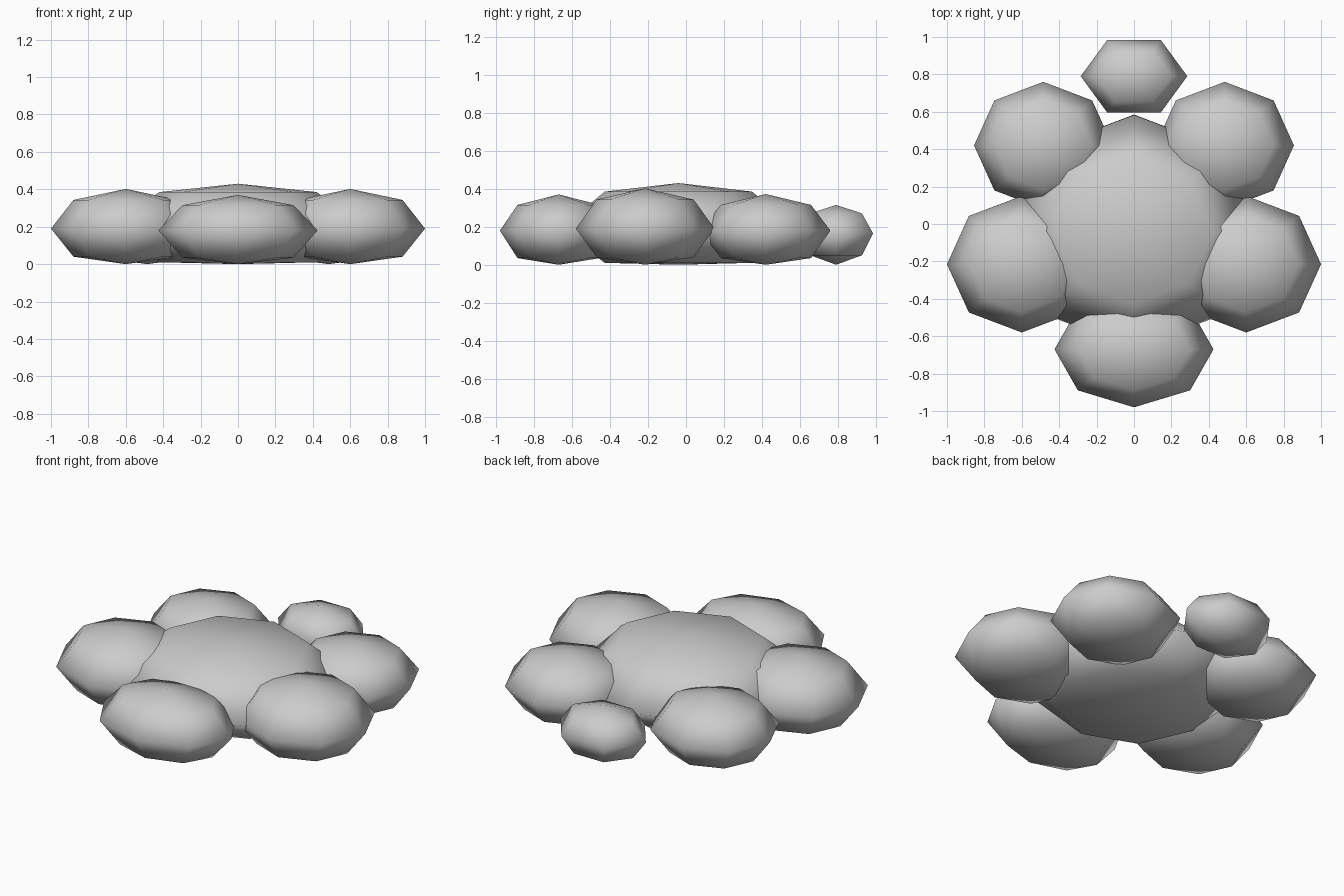
import bpy, bmesh
from math import cos, sin, tau

cube = bpy.data.objects.get("Cube")
if cube:
    bpy.data.objects.remove(cube, do_unlink=True)

# One plain grey
grey = bpy.data.materials.new("plain grey")
grey.use_nodes = True
colour = (0.6, 0.6, 0.6, 1)
grey.diffuse_color = colour
grey.node_tree.nodes["Principled BSDF"].inputs["Base Color"].default_value = colour


def pebble(name, x, y, rx, ry, heights, sides=8, k=0.7):
    """Low-poly flattened ball: heights run bottom pole, three rings, top pole."""
    bm = bmesh.new()
    bottom = bm.verts.new((x, y, heights[0]))
    top = bm.verts.new((x, y, heights[4]))
    rings = []
    for scale, z in zip((k, 1, k), heights[1:4]):
        rings.append([bm.verts.new((x + rx * scale * cos(tau * i / sides),
                                    y + ry * scale * sin(tau * i / sides), z))
                      for i in range(sides)])
    for i in range(sides):
        j = (i + 1) % sides
        bm.faces.new((bottom, rings[0][j], rings[0][i]))
        bm.faces.new((top, rings[2][i], rings[2][j]))
        for low, high in zip(rings, rings[1:]):
            bm.faces.new((low[i], low[j], high[j], high[i]))
    for f in bm.faces:
        f.smooth = True
    mesh = bpy.data.meshes.new(name)
    bm.to_mesh(mesh)
    bm.free()
    mesh.materials.append(grey)
    obj = bpy.data.objects.new(name, mesh)
    bpy.context.collection.objects.link(obj)


# Wide central body
pebble("body", 0, -0.04, 0.68, 0.625, (0, 0.01, 0.19, 0.385, 0.43), k=0.62)

# Lobes at the front and back
pebble("front_lobe", 0, -0.67, 0.425, 0.31, (0, 0.035, 0.18, 0.315, 0.37))
pebble("back_lobe", 0, 0.79, 0.285, 0.225, (0, 0.05, 0.165, 0.27, 0.315), sides=6)

# Mirrored pairs of side lobes
for side, s in (("left", 1), ("right", -1)):
    pebble(side + "_side_lobe", s * 0.6, -0.215, 0.4, 0.365, (0, 0.04, 0.19, 0.343, 0.402))
    pebble(side + "_back_lobe", s * 0.485, 0.42, 0.37, 0.34, (0, 0.035, 0.18, 0.315, 0.372))
